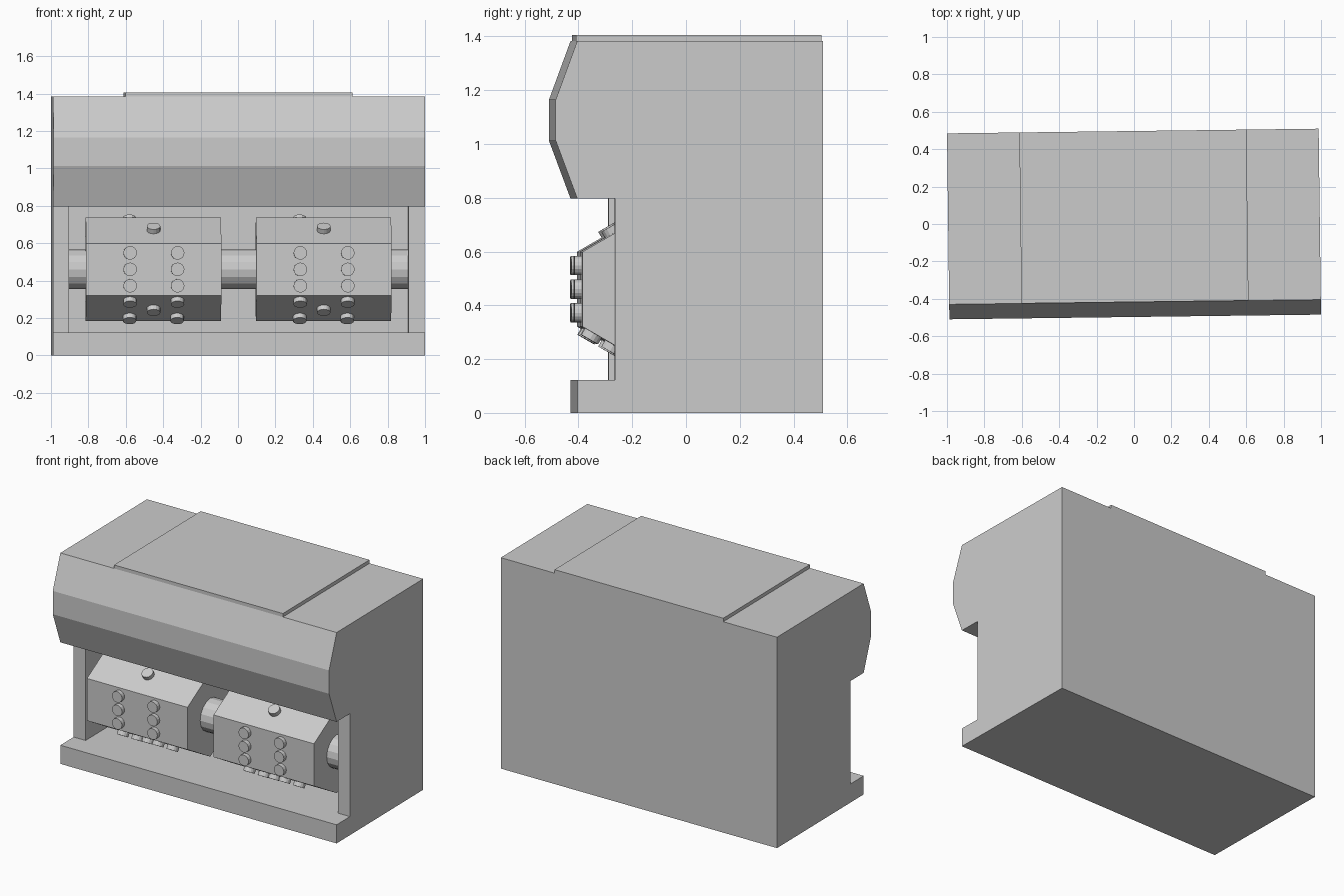
import bpy, bmesh
from math import sin, cos, pi, radians
from mathutils import Matrix, Vector

if "Cube" in bpy.data.objects:
    bpy.data.objects.remove(bpy.data.objects["Cube"])

YAW = 0.0126                      # the whole model is turned very slightly
AX_Y, AX_Z = -0.156, 0.46         # axis of the two drums
APOTHEM = 0.24
DRUM_X, DRUM_HALF = 0.455, 0.3615
PIP_R, PIP_OUT, PITCH, COL = 0.036, 0.027, 0.088, 0.127


def finish(name, bm):
    bmesh.ops.recalc_face_normals(bm, faces=bm.faces)
    me = bpy.data.meshes.new(name)
    bm.to_mesh(me)
    bm.free()
    ob = bpy.data.objects.new(name, me)
    ob.rotation_euler.z = YAW
    bpy.context.collection.objects.link(ob)
    return ob


def prism(name, profile, x0, x1):
    """Extrude a (y, z) profile along x."""
    bm = bmesh.new()
    face = bm.faces.new([bm.verts.new((x0, y, z)) for y, z in profile])
    ext = bmesh.ops.extrude_face_region(bm, geom=[face])
    moved = [v for v in ext["geom"] if isinstance(v, bmesh.types.BMVert)]
    bmesh.ops.translate(bm, vec=(x1 - x0, 0, 0), verts=moved)
    return finish(name, bm)


def add_cylinder(bm, centre, axis, radius, length, sides):
    rot = Vector(axis).to_track_quat('Z', 'Y').to_matrix().to_4x4()
    bmesh.ops.create_cone(bm, cap_ends=True, segments=sides, radius1=radius,
                          radius2=radius, depth=length,
                          matrix=Matrix.Translation(centre) @ rot)


# Cabinet: side profile with base, notch and bulging hood
cabinet = prism("cabinet", [
    (0.497, 0), (-0.417, 0), (-0.417, 0.122), (-0.277, 0.122), (-0.277, 0.797),
    (-0.417, 0.797), (-0.497, 1.012), (-0.497, 1.165), (-0.417, 1.383),
    (0.497, 1.383)], -0.9935, 0.9935)

# Recess for the drums, cut between the two cheeks
cutter = prism("recess_cutter", [(-0.34, 0.122), (0.15, 0.122),
                                 (0.15, 0.797), (-0.34, 0.797)], -0.907, 0.907)
cutter.hide_render = True
mod = cabinet.modifiers.new("recess", 'BOOLEAN')
mod.operation = 'DIFFERENCE'
mod.solver = 'EXACT'
mod.object = cutter
bpy.context.view_layer.objects.active = cabinet
bpy.ops.object.modifier_apply(modifier=mod.name)
bpy.data.objects.remove(cutter)

# Raised lid panel
prism("top_panel", [(-0.417, 1.383), (0.497, 1.383), (0.497, 1.406),
                    (-0.417, 1.406)], -0.607, 0.607)

# Shaft through both drums
bm = bmesh.new()
add_cylinder(bm, (0, AX_Y, AX_Z), (1, 0, 0), 0.106, 1.814, 16)
finish("shaft", bm)

# Pip layouts (column, row) for each drum face, counted upward around the drum
corners = [(-1, -1), (1, 1), (-1, 1), (1, -1)]
layouts = {1: [(0, 0)], 2: corners[:2], 3: corners[:2] + [(0, 0)], 4: corners,
           5: corners + [(0, 0)], 6: corners + [(-1, 0), (1, 0)]}

R = APOTHEM / cos(pi / 6)
hexagon = [(AX_Y + R * sin(k * pi / 3), AX_Z + R * cos(k * pi / 3))
           for k in range(6)]

for side, label in ((-1, "left"), (1, "right")):
    cx = side * DRUM_X
    prism(label + "_drum", hexagon, cx - DRUM_HALF, cx + DRUM_HALF)
    bm = bmesh.new()
    for count, pips in layouts.items():
        a = radians(60 * (count % 6))          # six pips face the front
        normal = Vector((0, -cos(a), sin(a)))
        up = Vector((0, sin(a), cos(a)))
        for col, row in pips:
            c = (Vector((cx + col * COL, AX_Y, AX_Z)) + up * row * PITCH
                 + normal * (APOTHEM + PIP_OUT / 2 - 0.005))
            add_cylinder(bm, c, normal, PIP_R, PIP_OUT + 0.01, 16)
    finish(label + "_drum_pips", bm)
